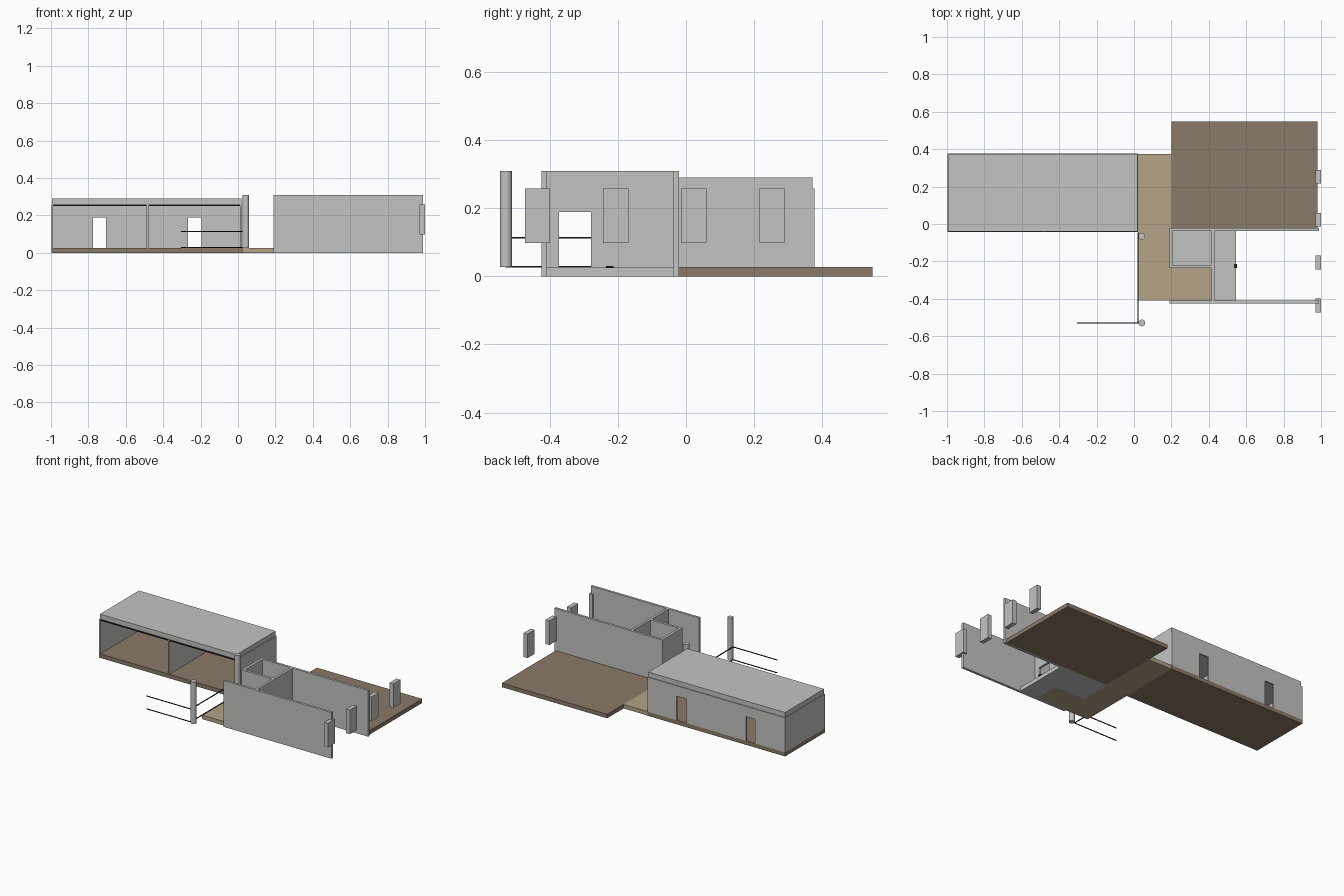
import bpy
import bmesh
from mathutils import Vector

cube = bpy.data.objects.get("Cube")
if cube:
    bpy.data.objects.remove(cube, do_unlink=True)


def material(name, rgb):
    m = bpy.data.materials.new(name)
    m.use_nodes = True
    m.diffuse_color = (*rgb, 1)
    m.node_tree.nodes["Principled BSDF"].inputs["Base Color"].default_value = (*rgb, 1)
    return m


GREY = material("plaster_grey", (0.55, 0.55, 0.54))
BROWN = material("deck_brown", (0.26, 0.195, 0.14))
BEIGE = material("paving_beige", (0.46, 0.37, 0.245))
BLACK = material("metal_black", (0.012, 0.012, 0.014))

FLOOR = 0.027   # top of the floor slabs
EAVES = 0.258   # top of the long wing's walls
TOP = 0.309     # top of the free-standing walls
DOOR = 0.189    # top of the door openings


def finish(name, bm, mat):
    bmesh.ops.recalc_face_normals(bm, faces=bm.faces)
    mesh = bpy.data.meshes.new(name)
    bm.to_mesh(mesh)
    bm.free()
    mesh.materials.append(mat)
    ob = bpy.data.objects.new(name, mesh)
    bpy.context.collection.objects.link(ob)
    return ob


def prism(name, points, offset, mat):
    """Extrude a flat outline by an offset vector."""
    bm = bmesh.new()
    face = bm.faces.new([bm.verts.new(p) for p in points])
    ext = bmesh.ops.extrude_face_region(bm, geom=[face])
    moved = [g for g in ext["geom"] if isinstance(g, bmesh.types.BMVert)]
    bmesh.ops.translate(bm, verts=moved, vec=Vector(offset))
    # keep the starting face as the closing cap
    if not face.is_valid or len(bm.faces) < len(points) + 2:
        bmesh.ops.holes_fill(bm, edges=bm.edges)
    return finish(name, bm, mat)


def box(name, x, y, z, mat):
    outline = [(x[0], y[0], z[0]), (x[1], y[0], z[0]), (x[1], y[1], z[0]), (x[0], y[1], z[0])]
    return prism(name, outline, (0, 0, z[1] - z[0]), mat)


def door_wall(name, span, across, z, doors, mat, along_x):
    """Wall whose outline is notched from the floor by each door."""
    outline = [(span[0], z[0])]
    for a, b in doors:
        outline += [(a, z[0]), (a, DOOR), (b, DOOR), (b, z[0])]
    outline += [(span[1], z[0]), (span[1], z[1]), (span[0], z[1])]
    depth = across[1] - across[0]
    if along_x:
        return prism(name, [(s, across[0], h) for s, h in outline], (0, depth, 0), mat)
    return prism(name, [(across[0], s, h) for s, h in outline], (depth, 0, 0), mat)


# Floor slabs
box("wing_floor", (-0.998, 0.021), (-0.043, 0.377), (0, FLOOR), BROWN)
box("terrace_deck", (0.2, 0.98), (-0.021, 0.548), (0, FLOOR), BROWN)
prism("paved_path",
      [(0.021, -0.408, 0), (0.415, -0.408, 0), (0.415, -0.235, 0), (0.19, -0.235, 0),
       (0.19, -0.021, 0), (0.2, -0.021, 0), (0.2, 0.375, 0), (0.021, 0.375, 0)],
      (0, 0, FLOOR), BEIGE)
box("small_room_floor", (0.19, 0.415), (-0.235, -0.037), (0, FLOOR), GREY)
box("entry_floor", (0.415, 0.545), (-0.408, -0.037), (0, FLOOR), GREY)
box("floor_stop", (0.535, 0.552), (-0.235, -0.213), (0.025, 0.031), BLACK)

# Long wing: open front, two doors in the back, cross walls and flat roof
door_wall("wing_back_wall", (-0.998, 0.021), (0.367, 0.377), (FLOOR, EAVES),
          [(-0.775, -0.707), (-0.267, -0.195)], GREY, True)
for name, x in (("wing_right_wall", -0.998), ("wing_partition", -0.488), ("wing_left_wall", 0.012)):
    box(name, (x, x + 0.009), (-0.043, 0.367), (FLOOR, EAVES), GREY)
box("wing_roof", (-0.994, 0.018), (-0.04, 0.372), (EAVES, 0.291), GREY)
for name, a, b in (("right_rail", -0.989, -0.488), ("left_rail", -0.479, 0.012)):
    box(name, (a, b), (-0.044, -0.036), (0.25, EAVES), BLACK)

# Two long free-standing walls
box("front_long_wall", (0.19, 0.99), (-0.424, -0.408), (0, TOP), GREY)
box("rear_long_wall", (0.19, 0.99), (-0.037, -0.021), (0, TOP), GREY)

# Small room walls and the entry wall with its door
box("small_room_side_wall", (0.19, 0.207), (-0.235, -0.037), (FLOOR, TOP), GREY)
box("small_room_front_wall", (0.207, 0.415), (-0.235, -0.218), (FLOOR, TOP), GREY)
door_wall("entry_wall", (-0.408, -0.037), (0.415, 0.431), (FLOOR, TOP),
          [(-0.373, -0.279)], GREY, False)

# Row of raised panels at the far end
for i in range(4):
    y = -0.473 + i * 0.2295
    box(f"end_panel_{i + 1}", (0.97, 0.999), (y, y + 0.074), (0.098, 0.259), GREY)

# Round columns
for name, y in (("front_column", -0.529), ("rear_column", -0.066)):
    bpy.ops.mesh.primitive_cylinder_add(vertices=32, radius=0.018, depth=TOP - FLOOR,
                                        location=(0.042, y, (TOP + FLOOR) / 2))
    column = bpy.context.object
    column.name = name
    column.data.materials.append(GREY)
    bpy.ops.object.shade_smooth_by_angle()

# Railing bars turning the corner at the front column
for name, z in (("lower_bar", 0.028), ("upper_bar", 0.114)):
    box(name + "_front", (-0.305, 0.024), (-0.531, -0.527), (z - 0.0025, z + 0.0025), BLACK)
    box(name + "_side", (0.019, 0.024), (-0.527, -0.045), (z - 0.0025, z + 0.0025), BLACK)
